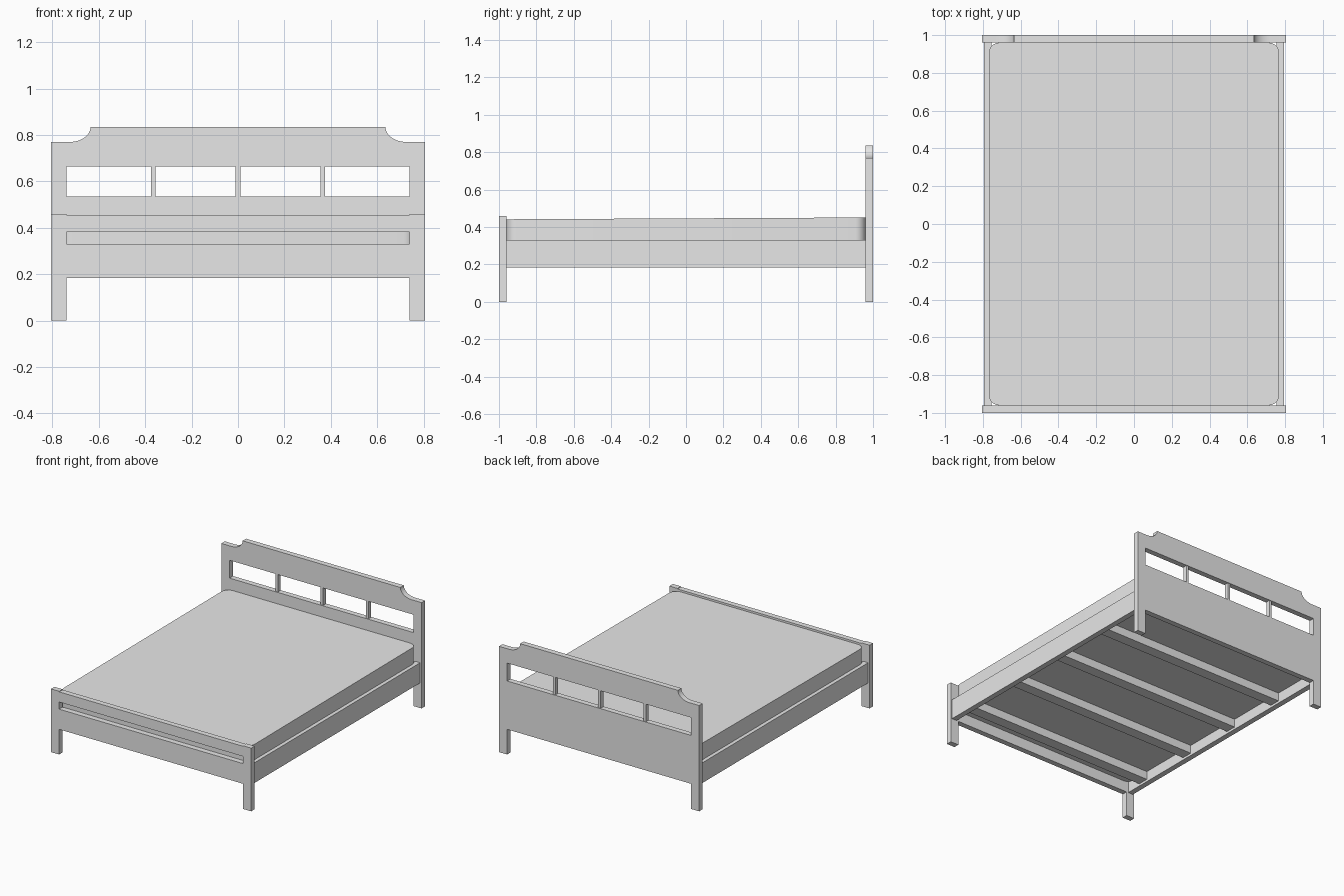
import bpy, bmesh, math

cube = bpy.data.objects.get("Cube")
if cube:
    bpy.data.objects.remove(cube, do_unlink=True)

grey = bpy.data.materials.new("plain grey")
grey.use_nodes = True
grey.diffuse_color = (0.8, 0.8, 0.8, 1)
grey.node_tree.nodes["Principled BSDF"].inputs["Base Color"].default_value = (0.8, 0.8, 0.8, 1)


def add_object(name, bm):
    bmesh.ops.recalc_face_normals(bm, faces=bm.faces[:])
    mesh = bpy.data.meshes.new(name)
    bm.to_mesh(mesh)
    bm.free()
    mesh.materials.append(grey)
    obj = bpy.data.objects.new(name, mesh)
    bpy.context.collection.objects.link(obj)
    return obj


def box(name, x0, x1, y0, y1, z0, z1):
    bm = bmesh.new()
    bmesh.ops.create_cube(bm, size=1)
    for v in bm.verts:
        v.co = (x1 if v.co.x > 0 else x0, y1 if v.co.y > 0 else y0, z1 if v.co.z > 0 else z0)
    return add_object(name, bm)


def board(name, half_profile, y0, y1, slot_z0, slot_z1):
    """Mirror a half outline in x, extrude it along y and cut a slot through it."""
    outline = half_profile + [(-x, z) for x, z in reversed(half_profile)]
    bm = bmesh.new()
    face = bm.faces.new([bm.verts.new((x, y0, z)) for x, z in outline])
    grown = bmesh.ops.extrude_face_region(bm, geom=[face])["geom"]
    bmesh.ops.translate(bm, vec=(0, y1 - y0, 0),
                        verts=[g for g in grown if isinstance(g, bmesh.types.BMVert)])
    obj = add_object(name, bm)
    cutter = box(name + "_slot_cutter", -INNER, INNER, y0 - 0.1, y1 + 0.1, slot_z0, slot_z1)
    cutter.hide_render = True
    cut = obj.modifiers.new("slot", "BOOLEAN")
    cut.object = cutter
    cut.solver = "EXACT"
    # Apply the cut and drop the cutter
    bpy.context.view_layer.objects.active = obj
    bpy.ops.object.modifier_apply(modifier=cut.name)
    bpy.data.objects.remove(cutter, do_unlink=True)


HALF = 0.806     # half width over the posts
INNER = 0.74     # inside edge of the posts
END = 0.96       # inside faces of the end boards
APRON = 0.183    # underside of boards and rails
RAIL_TOP = 0.33
RAIL_IN = 0.755  # inside faces of the rails
BASE = 0.26      # underside of the mattress, resting on the slats

# Headboard with scooped shoulders
legs = [(INNER, APRON), (INNER, 0), (HALF, 0)]
scoop = [(0.725 - 0.09 * math.sin(a), 0.835 - 0.065 * math.cos(a))
         for a in (i * math.pi / 20 for i in range(11))]
board("headboard", legs + [(HALF, 0.77)] + scoop, END, 1, 0.535, 0.665)

# Small bars in the headboard opening
for i, x in enumerate((-0.365, 0, 0.365)):
    box(f"headboard_bar_{i + 1}", x - 0.01, x + 0.01, 0.965, 0.995, 0.53, 0.67)

# Footboard with posts slightly proud of the panel
board("footboard", legs + [(HALF, 0.46), (INNER, 0.46), (INNER, 0.456)], -1, -END, RAIL_TOP, 0.382)

# Side rails
for side, name in ((1, "left"), (-1, "right")):
    x0, x1 = sorted((side * RAIL_IN, side * 0.795))
    box(f"{name}_side_rail", x0, x1, -END, END, APRON, RAIL_TOP)

# Cross slats
for i in range(4):
    y = 0.575 - 0.46 * i
    box(f"slat_{i + 1}", -RAIL_IN, RAIL_IN, y - 0.04, y + 0.04, 0.2, BASE)

# Mattress with rounded corners and a gently rising top
mattress = box("mattress", -0.768, 0.768, -END, END, BASE, 0.44)
bm = bmesh.new()
bm.from_mesh(mattress.data)
upright = [e for e in bm.edges if abs(e.verts[0].co.z - e.verts[1].co.z) > 0.05]
bmesh.ops.bevel(bm, geom=upright, offset=0.055, segments=8, profile=0.5, affect="EDGES")
for v in bm.verts:
    if v.co.z > 0.4:
        v.co.z = 0.4465 + 0.005 * v.co.y
bm.to_mesh(mattress.data)
bm.free()

# Smooth the curved faces, keep the edges sharp
bpy.ops.object.select_all(action="DESELECT")
for name in ("mattress", "headboard"):
    obj = bpy.data.objects[name]
    obj.select_set(True)
    bpy.context.view_layer.objects.active = obj
bpy.ops.object.shade_smooth_by_angle(angle=math.radians(30))
